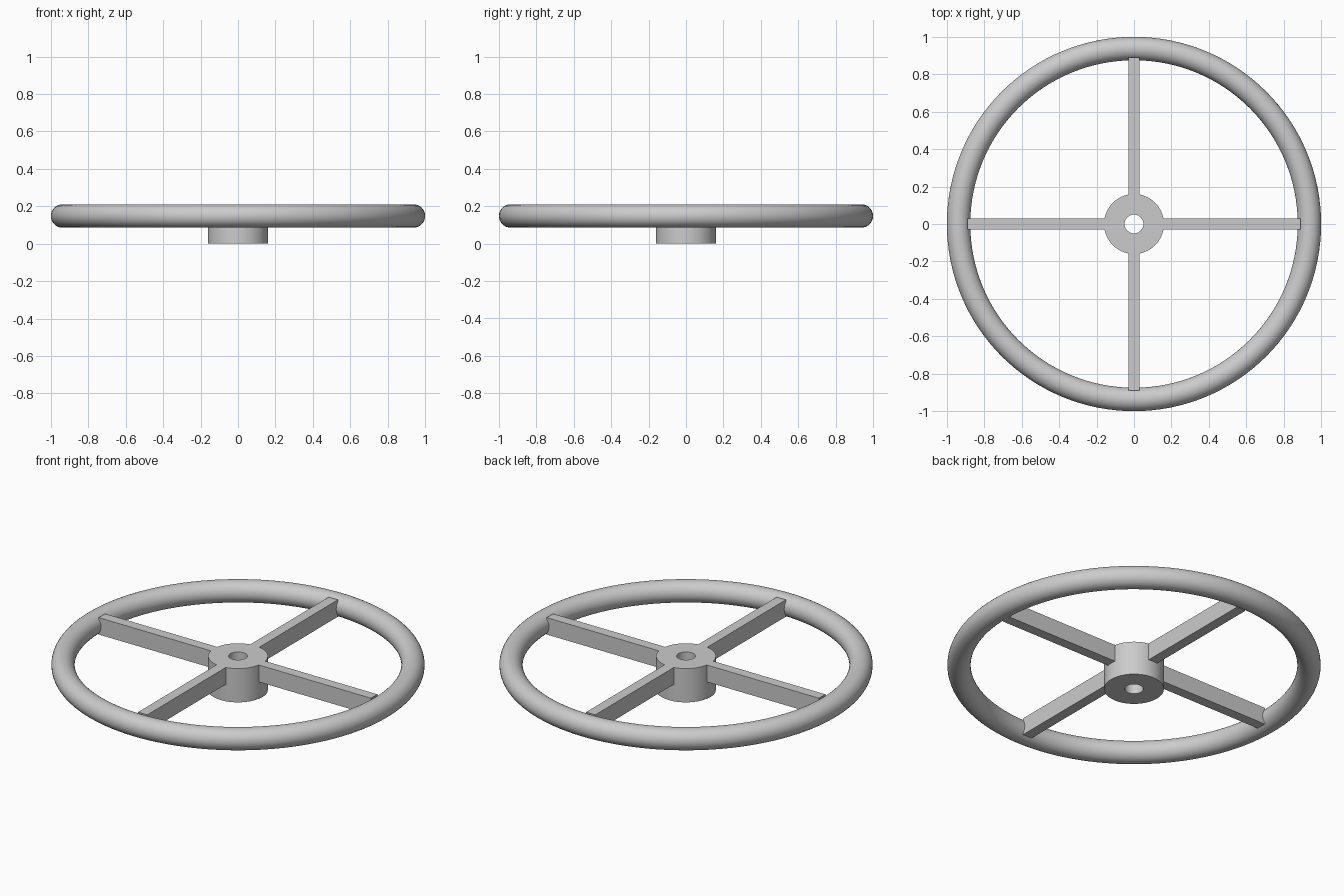
import bpy, bmesh, math
from mathutils import Matrix, Vector

if "Cube" in bpy.data.objects:
    bpy.data.objects.remove(bpy.data.objects["Cube"])


def lathe(name, profile, steps):
    """Revolve a closed (radius, z) profile around the z axis."""
    bm = bmesh.new()
    rings = []
    for i in range(steps):
        a = 2 * math.pi * i / steps
        rings.append([bm.verts.new((r * math.cos(a), r * math.sin(a), z)) for r, z in profile])
    n = len(profile)
    for i in range(steps):
        a, b = rings[i], rings[(i + 1) % steps]
        for j in range(n):
            k = (j + 1) % n
            bm.faces.new((a[j], b[j], b[k], a[k]))
    return finish(name, bm)


def finish(name, bm, smooth=True):
    bmesh.ops.recalc_face_normals(bm, faces=bm.faces)
    mesh = bpy.data.meshes.new(name)
    bm.to_mesh(mesh)
    bm.free()
    ob = bpy.data.objects.new(name, mesh)
    bpy.context.collection.objects.link(ob)
    if smooth:
        bpy.ops.object.select_all(action='DESELECT')
        ob.select_set(True)
        bpy.context.view_layer.objects.active = ob
        bpy.ops.object.shade_smooth_by_angle(angle=math.radians(35))
    return ob


# Round rim
RIM_R, TUBE_R, RIM_Z = 0.9375, 0.0625, 0.148
circle = [(RIM_R + TUBE_R * math.cos(t), RIM_Z + TUBE_R * math.sin(t))
          for t in (2 * math.pi * i / 32 for i in range(32))]
lathe("rim", circle, 128)

# Hub with a through bore
lathe("hub", [(0.05, 0), (0.16, 0), (0.16, 0.2), (0.05, 0.2)], 64)

# Four flat bar spokes, flush with the hub top
START, END, WIDTH, BOTTOM, TOP = 0.15, 0.89, 0.06, 0.1, 0.2
for i in range(4):
    bm = bmesh.new()
    place = (Matrix.Rotation(i * math.pi / 2, 4, 'Z')
             @ Matrix.Translation(((START + END) / 2, 0, (BOTTOM + TOP) / 2))
             @ Matrix.Diagonal((END - START, WIDTH, TOP - BOTTOM, 1)))
    bmesh.ops.create_cube(bm, size=1, matrix=place)
    finish(f"spoke_{i + 1}", bm, smooth=False)
